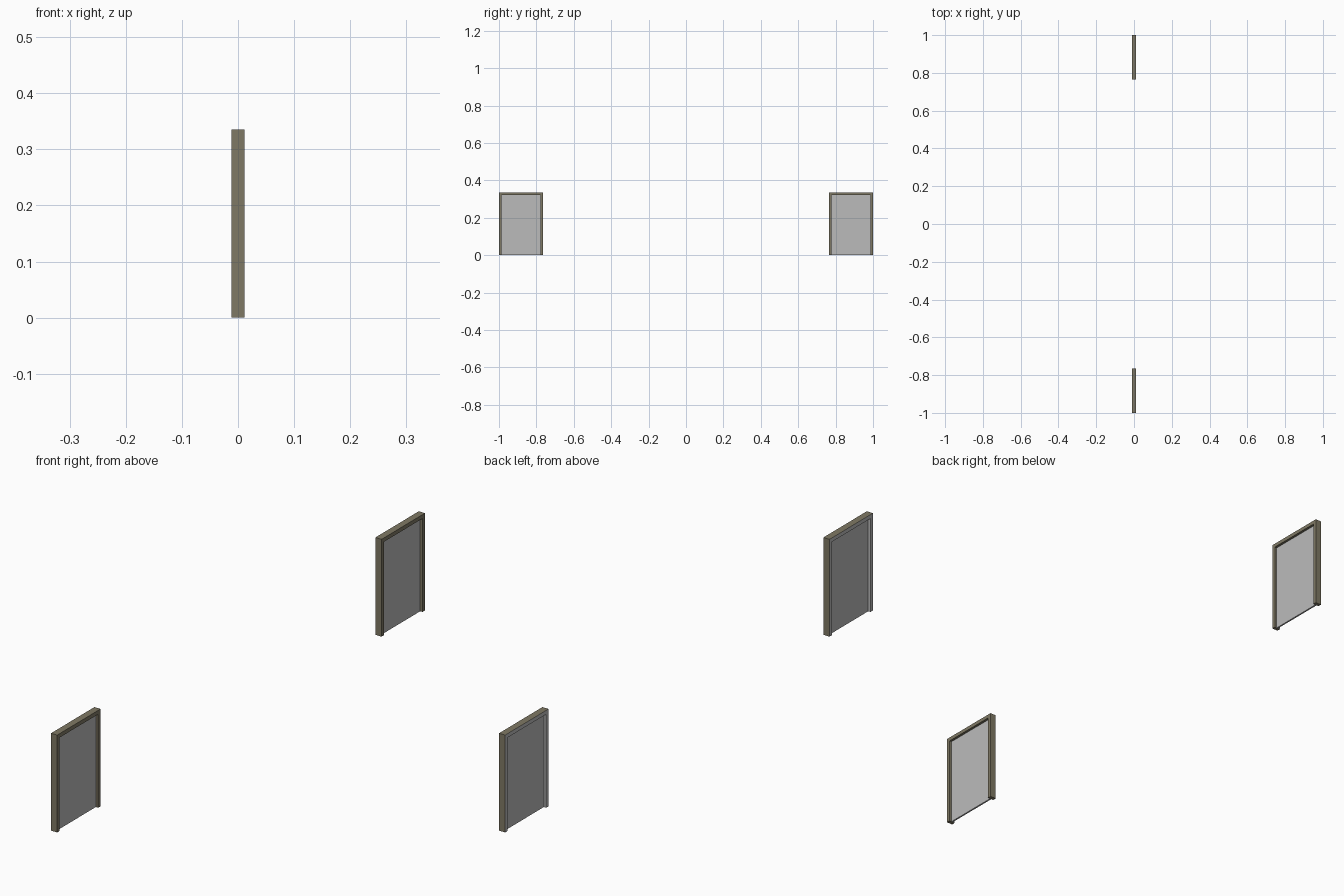
import bpy, bmesh

if "Cube" in bpy.data.objects:
    bpy.data.objects.remove(bpy.data.objects["Cube"])

END, INNER, H = 1.0, 0.764, 0.335      # outer y, inner y, height
T, D = 0.0135, 0.0118                  # frame bar width, half depth
MID, HALF = (END + INNER) / 2, (END - INNER) / 2


def material(name, rgb):
    m = bpy.data.materials.new(name)
    m.diffuse_color = (*rgb, 1)
    m.use_nodes = True
    m.node_tree.nodes["Principled BSDF"].inputs["Base Color"].default_value = m.diffuse_color
    return m


brown = material("frame_brown", (0.212, 0.19, 0.128))
grey = material("panel_grey", (0.5, 0.5, 0.5))


def add_object(name, bm, y, mats):
    bmesh.ops.recalc_face_normals(bm, faces=bm.faces)
    me = bpy.data.meshes.new(name)
    bm.to_mesh(me)
    bm.free()
    for m in mats:
        me.materials.append(m)
    ob = bpy.data.objects.new(name, me)
    ob.location.y = y
    bpy.context.collection.objects.link(ob)


def frame(name, y):
    # Upside-down U profile, lofted through the depth
    a, b = HALF, HALF - T
    prof = [(-a, 0), (-a, H), (a, H), (a, 0), (b, 0), (b, H - T), (-b, H - T), (-b, 0)]
    n = len(prof)
    bm = bmesh.new()
    rings = [[bm.verts.new((x, py, pz)) for py, pz in prof] for x in (-D, 0, D)]
    for r, s in zip(rings, rings[1:]):
        for i in range(n):
            f = bm.faces.new((r[i], r[(i + 1) % n], s[(i + 1) % n], s[i]))
            # reveals on the -x side are grey
            f.material_index = 1 if r is rings[0] and i in (4, 5, 6) else 0
    # front and back: two jambs and a lintel each, mitred
    for k, ring in ((1, rings[0]), (0, rings[2])):
        for q in ((0, 1, 6, 7), (1, 2, 5, 6), (2, 3, 4, 5)):
            bm.faces.new([ring[i] for i in q]).material_index = k
    add_object(name, bm, y, (brown, grey))


def panel(name, y):
    # Thin slab filling the opening
    bm = bmesh.new()
    bmesh.ops.create_cube(bm, size=1)
    w, h = 2 * (HALF - T), H - T
    for v in bm.verts:
        v.co = (v.co.x * 0.006, v.co.y * w, (v.co.z + 0.5) * h)
    add_object(name, bm, y, (grey,))


for side, y in (("near", -MID), ("far", MID)):
    frame(side + "_door_frame", y)
    panel(side + "_door_panel", y)
